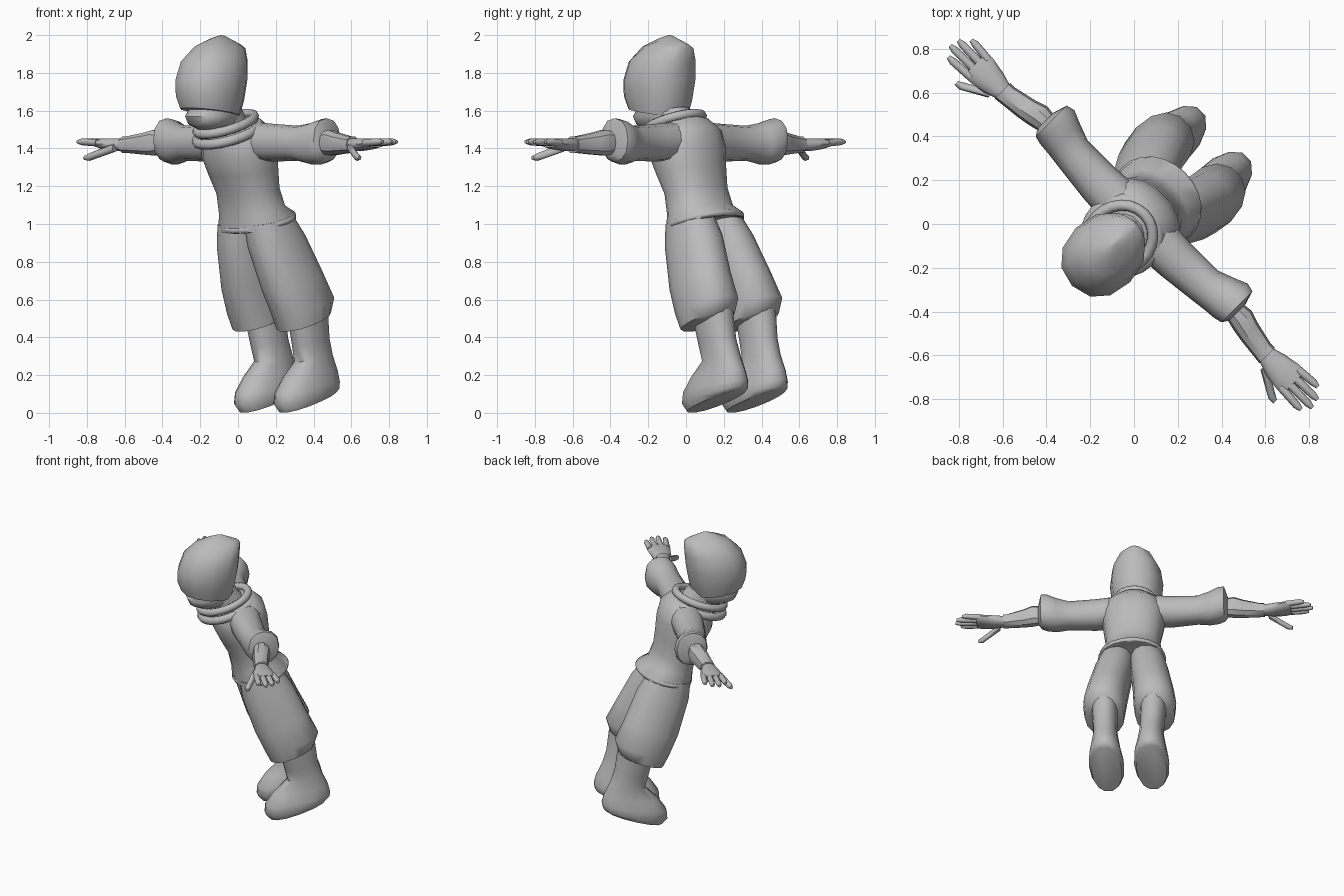
import bpy, bmesh
from math import sin, cos, pi, radians
from mathutils import Vector

cube = bpy.data.objects.get("Cube")
if cube:
    bpy.data.objects.remove(cube, do_unlink=True)

grey = bpy.data.materials.new("plain_grey")
grey.use_nodes = True
tone = (0.5, 0.5, 0.5, 1)
grey.diffuse_color = tone
grey.node_tree.nodes["Principled BSDF"].inputs["Base Color"].default_value = tone


def loft(name, rings, sides=14, mirror=False, closed=False, power=0.9, angle=50):
    """Skin a row of (centre, axis_a, axis_b) cross-sections."""
    bm = bmesh.new()
    loops = []
    for centre, a, b in rings:
        loop = []
        for i in range(sides):
            t = 2 * pi * i / sides
            c, s = cos(t), sin(t)
            c = abs(c) ** power * (1 if c > 0 else -1)
            s = abs(s) ** power * (1 if s > 0 else -1)
            loop.append(bm.verts.new(centre + a * c + b * s))
        loops.append(loop)
    pairs = list(zip(loops, loops[1:]))
    if closed:
        pairs.append((loops[-1], loops[0]))
    else:
        bm.faces.new(loops[0])
        bm.faces.new(loops[-1])
    for low, high in pairs:
        for i in range(sides):
            j = (i + 1) % sides
            bm.faces.new((low[i], low[j], high[j], high[i]))
    bmesh.ops.recalc_face_normals(bm, faces=bm.faces)
    mesh = bpy.data.meshes.new(name)
    bm.to_mesh(mesh)
    bm.free()
    mesh.materials.append(grey)
    obj = bpy.data.objects.new(name, mesh)
    bpy.context.collection.objects.link(obj)
    # the whole figure is turned an eighth of a circle
    obj.rotation_euler.z = radians(-45)
    if mirror:
        obj.modifiers.new("mirror", 'MIRROR').use_clip = False
    bpy.ops.object.select_all(action='DESELECT')
    obj.select_set(True)
    bpy.context.view_layer.objects.active = obj
    bpy.ops.object.shade_smooth_by_angle(angle=radians(angle))
    return obj


def upright(rows):
    """Rows of side offset, half width, front (y, z), back (y, z)."""
    out = []
    for side, half, fy, fz, by, bz in rows:
        front, back = Vector((side, fy, fz)), Vector((side, by, bz))
        out.append(((front + back) / 2, Vector((half, 0, 0)), (back - front) / 2))
    return out


def sideways(rows):
    """Rows of x, front y, back y, bottom z, top z."""
    return [(Vector((x, (f + b) / 2, (lo + hi) / 2)),
             Vector((0, (b - f) / 2, 0)), Vector((0, 0, (hi - lo) / 2)))
            for x, f, b, lo, hi in rows]


def roll(name, half, front, back, tube):
    """Padded loop lying on a tilted ellipse."""
    front, back = Vector((0, *front)), Vector((0, *back))
    mid, ey, ex = (front + back) / 2, (back - front) / 2, Vector((half, 0, 0))
    up = ex.cross(ey).normalized()
    rings = []
    for i in range(24):
        t = 2 * pi * i / 24
        out = ex * cos(t) + ey * sin(t)
        rings.append((mid + out, out.normalized() * tube, up * tube))
    loft(name, rings, sides=8, closed=True, power=1)


# Tunic with flared hem
loft("tunic", upright([
    (0, .19, 0, .96, .28, 1.04),
    (0, .215, -.03, .95, .325, 1.045),
    (0, .215, -.035, .985, .32, 1.075),
    (0, .19, -.04, 1.04, .25, 1.11),
    (0, .18, -.065, 1.15, .215, 1.2),
    (0, .195, -.12, 1.25, .2, 1.31),
    (0, .21, -.17, 1.35, .19, 1.42),
    (0, .2, -.175, 1.42, .165, 1.51),
    (0, .15, -.18, 1.46, .11, 1.56),
    (0, .1, -.17, 1.48, .06, 1.58)]), sides=18)
roll("tunic_hem", .205, (-.02, .965), (.315, 1.06), .018)

# Scarf, neck, lower face and pointed hood
roll("scarf_lower", .165, (-.24, 1.42), (.09, 1.54), .028)
roll("scarf_upper", .145, (-.25, 1.475), (.065, 1.585), .026)
loft("neck", upright([
    (0, .1, -.19, 1.42, .05, 1.53),
    (0, .1, -.24, 1.56, -.02, 1.62)]))
loft("face", upright([
    (0, .08, -.27, 1.5, -.07, 1.52),
    (0, .11, -.325, 1.525, -.06, 1.54),
    (0, .125, -.345, 1.57, -.045, 1.57),
    (0, .125, -.32, 1.6, -.045, 1.59),
    (0, .13, -.32, 1.65, -.05, 1.65)]))
loft("hood", upright([
    (0, .145, -.375, 1.615, -.045, 1.57),
    (0, .165, -.4, 1.68, -.02, 1.65),
    (0, .175, -.4, 1.76, 0, 1.76),
    (0, .16, -.365, 1.86, .01, 1.86),
    (0, .11, -.285, 1.94, .015, 1.93),
    (0, .045, -.19, 1.985, .005, 1.95),
    (0, .008, -.13, 2, -.1, 1.995)]), sides=12, angle=35)

# Baggy trousers gathered below the knee
loft("trousers", upright([
    (.1, .11, -.01, .99, .27, 1.05),
    (.115, .125, .005, .87, .34, .95),
    (.15, .135, .08, .64, .43, .76),
    (.165, .14, .14, .51, .5, .62),
    (.165, .13, .18, .43, .475, .54),
    (.165, .08, .24, .44, .43, .5)]), mirror=True)

# Boots
loft("boots", upright([
    (.16, .085, .25, .47, .48, .55),
    (.155, .08, .28, .35, .5, .4),
    (.15, .08, .3, .27, .53, .31),
    (.15, .095, .21, .18, .57, .23),
    (.148, .11, .155, .1, .585, .175),
    (.148, .115, .15, .04, .58, .14),
    (.148, .1, .185, 0, .56, .12)]), mirror=True)

# Sleeves with bell cuffs
loft("sleeves", sideways([
    (.1, -.09, .13, 1.34, 1.54),
    (.25, -.08, .12, 1.33, 1.53),
    (.42, -.06, .12, 1.335, 1.52),
    (.5, -.05, .15, 1.315, 1.535),
    (.56, -.045, .175, 1.315, 1.555),
    (.6, -.035, .165, 1.33, 1.56),
    (.62, -.005, .1, 1.36, 1.5)]), sides=12, mirror=True, angle=35)

# Gloves: flared gauntlet, wrist and palm
loft("gauntlets", sideways([
    (.58, 0, .09, 1.37, 1.49),
    (.66, -.02, .1, 1.36, 1.5),
    (.72, -.03, .08, 1.365, 1.485),
    (.83, -.042, .055, 1.375, 1.465),
    (.855, -.045, .055, 1.375, 1.465)]), sides=10, mirror=True, angle=35)
loft("palms", sideways([
    (.84, -.035, .045, 1.385, 1.455),
    (.91, -.06, .065, 1.385, 1.455),
    (.99, -.072, .08, 1.395, 1.455),
    (1.03, -.07, .075, 1.405, 1.45)]), sides=10, mirror=True)


def digit(name, points, radius):
    """Tapered finger through a few points."""
    rings = []
    for i, p in enumerate(points):
        r = radius * (1, .9, .5)[i]
        rings.append((Vector(p), Vector((0, r, 0)), Vector((0, 0, r))))
    loft(name, rings, sides=8, mirror=True, power=1)


# Fingers and thumbs
names = ("index", "middle", "ring", "little")
for i, (label, tip) in enumerate(zip(names, (1.14, 1.17, 1.16, 1.12))):
    y = -.052 + .037 * i
    digit(label + "_fingers", [(1, y, 1.43), (tip - .03, y * 1.15, 1.435), (tip, y * 1.15, 1.435)], .02)
digit("thumbs", [(.88, -.04, 1.405), (1, -.11, 1.355), (1.03, -.118, 1.35)], .023)
